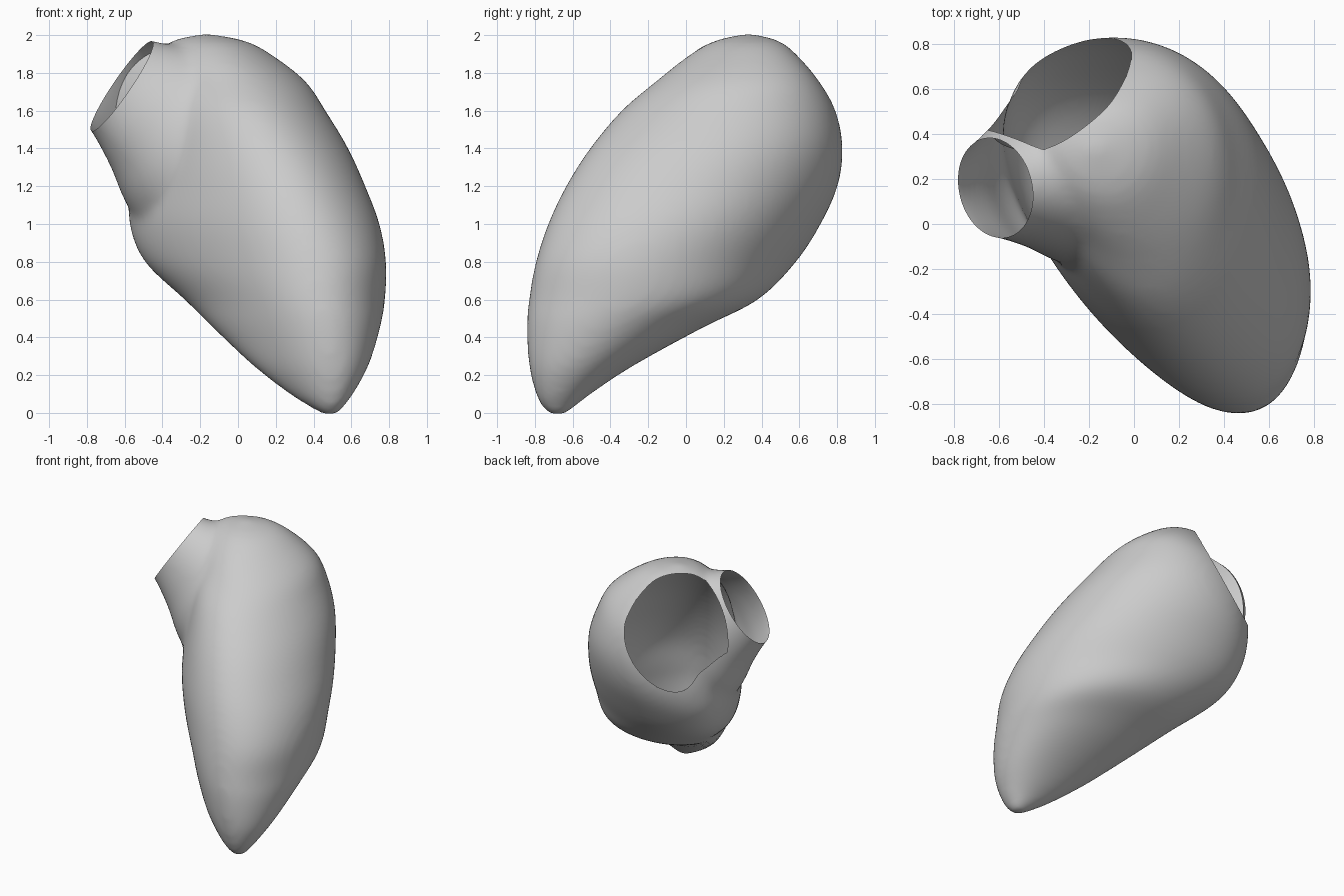
import bpy, bmesh, math
from mathutils import Vector, Matrix

if "Cube" in bpy.data.objects:
    bpy.data.objects.remove(bpy.data.objects["Cube"], do_unlink=True)

SIDES = 64

# Body cross-sections: height, x min, x max, y min, y max, skew
SECTIONS = [
    (-.015, .46, .52, -.72, -.65, 0), (.03, .38, .56, -.76, -.59, -.2),
    (.1, .27, .61, -.79, -.5, -.28), (.25, .08, .69, -.82, -.27, -.3),
    (.45, -.13, .75, -.825, .1, -.32), (.6, -.28, .775, -.81, .4, -.34),
    (.8, -.49, .78, -.765, .61, -.42), (1, -.57, .745, -.7, .74, -.4),
    (1.2, -.565, .67, -.61, .825, -.35), (1.4, -.53, .58, -.49, .845, -.27),
    (1.6, -.49, .46, -.33, .8, -.17), (1.75, -.45, .36, -.16, .71, -.07),
    (1.88, -.42, .2, 0, .6, 0), (1.965, -.36, .05, .14, .5, 0),
    (2.005, -.2, -.14, .3, .36, 0),
]

# Openings: centre and outward direction
SMALL_C, SMALL_N = Vector((-.615, .16, 1.73)), Vector((-.8, -.2, .56)).normalized()
LARGE_C, LARGE_N = Vector((-.355, .61, 1.51)), Vector((-.52, .74, .43)).normalized()
AWAY_FROM_NECK = LARGE_N.cross(Vector((-.2, .46, -.86))).normalized() * -1


def spline(rows, steps):
    """Smoothly interpolate a list of rows."""
    out = []
    for i in range(len(rows) - 1):
        p0, p1, p2, p3 = (rows[min(max(i + k, 0), len(rows) - 1)] for k in (-1, 0, 1, 2))
        for s in range(steps):
            t = s / steps
            out.append([b + t / 2 * (c - a + t * (2*a - 5*b + 4*c - d + t * (3*(b - c) + d - a)))
                        for a, b, c, d in zip(p0, p1, p2, p3)])
    return out + [list(rows[-1])]


def add_object(name, bm):
    mesh = bpy.data.meshes.new(name)
    bm.to_mesh(mesh)
    bm.free()
    obj = bpy.data.objects.new(name, mesh)
    bpy.context.collection.objects.link(obj)
    return obj


def loft(name, rings):
    """Closed skin through a list of equal rings."""
    bm = bmesh.new()
    loops = [[bm.verts.new(p) for p in ring] for ring in rings]
    for low, high in zip(loops, loops[1:]):
        for i in range(SIDES):
            j = (i + 1) % SIDES
            bm.faces.new((low[i], low[j], high[j], high[i]))
    bm.faces.new(loops[0][::-1])
    bm.faces.new(loops[-1])
    bmesh.ops.recalc_face_normals(bm, faces=bm.faces)
    return add_object(name, bm)


def body_ring(z, x0, x1, y0, y1, skew):
    ring = []
    for i in range(SIDES):
        a = math.tau * i / SIDES
        c, s = math.cos(a), math.sin(a)
        bulge = .03 * (x1 - x0) * math.sin(2 * a)
        ring.append(((x0 + x1 + (x1 - x0) * c) / 2 + bulge,
                     (y0 + y1 + (y1 - y0) * (skew * c + math.sqrt(1 - skew * skew) * s)) / 2 + bulge,
                     z))
    return ring


def neck_ring(depth, grow):
    turn = SMALL_N.to_track_quat('Z', 'Y')
    return [SMALL_C + turn @ Vector(((.22 + grow) * math.cos(math.tau * i / SIDES),
                                     (.285 + grow) * math.sin(math.tau * i / SIDES), depth))
            for i in range(SIDES)]


def add_boolean(name, operation, other):
    mod = body.modifiers.new(name, 'BOOLEAN')
    mod.operation, mod.solver, mod.object = operation, 'EXACT', other


# Body and flared neck
body = loft("chamber_wall", [body_ring(*r) for r in spline(SECTIONS, 4)])
neck = loft("neck_helper", [neck_ring(*r) for r in spline(
    [(-.65, .2), (-.5, .25), (-.36, .2), (-.2, .1), (0, .005), (.12, -.02)], 4)])

# Cutter for the large opening: its base lies in the rim plane, its side spares the neck
bm = bmesh.new()
turn = LARGE_N.to_track_quat('Z', 'Y').to_matrix().to_4x4()
place = Matrix.Translation(LARGE_C + AWAY_FROM_NECK * .35 + LARGE_N)
bmesh.ops.create_cone(bm, cap_ends=True, segments=SIDES * 2, radius1=.7, radius2=.7,
                      depth=2, matrix=place @ turn)
cutter = add_object("opening_cutter", bm)

# Fuse into one smooth skin, then cut
add_boolean("join_neck", 'UNION', neck)
remesh = body.modifiers.new("even_skin", 'REMESH')
remesh.mode, remesh.voxel_size = 'VOXEL', .022
soften = body.modifiers.new("soften", 'SMOOTH')
soften.factor, soften.iterations = .5, 20
add_boolean("large_opening", 'DIFFERENCE', cutter)
skin = bpy.data.meshes.new_from_object(body.evaluated_get(bpy.context.evaluated_depsgraph_get()))
body.modifiers.clear()
body.data = skin
for helper in (neck, cutter):
    bpy.data.objects.remove(helper, do_unlink=True)

# Open both rims to leave a thin hollow wall
bm = bmesh.new()
bm.from_mesh(skin)
lids = [f for f in bm.faces
        if all(abs((v.co - LARGE_C).dot(LARGE_N)) < .002 for v in f.verts)]
bmesh.ops.delete(bm, geom=lids, context='FACES')
bmesh.ops.bisect_plane(bm, geom=bm.verts[:] + bm.edges[:] + bm.faces[:], dist=1e-5,
                       plane_co=SMALL_C, plane_no=SMALL_N, clear_outer=True)
bm.to_mesh(skin)
bm.free()

# Plain grey surface
grey = bpy.data.materials.new("light_grey")
grey.use_nodes = True
grey.diffuse_color = (.6, .6, .6, 1)
grey.node_tree.nodes["Principled BSDF"].inputs["Base Color"].default_value = (.6, .6, .6, 1)
skin.materials.clear()
skin.materials.append(grey)
for p in skin.polygons:
    p.material_index = 0

bpy.ops.object.select_all(action='DESELECT')
body.select_set(True)
bpy.context.view_layer.objects.active = body
bpy.ops.object.shade_smooth_by_angle(angle=math.radians(50))
